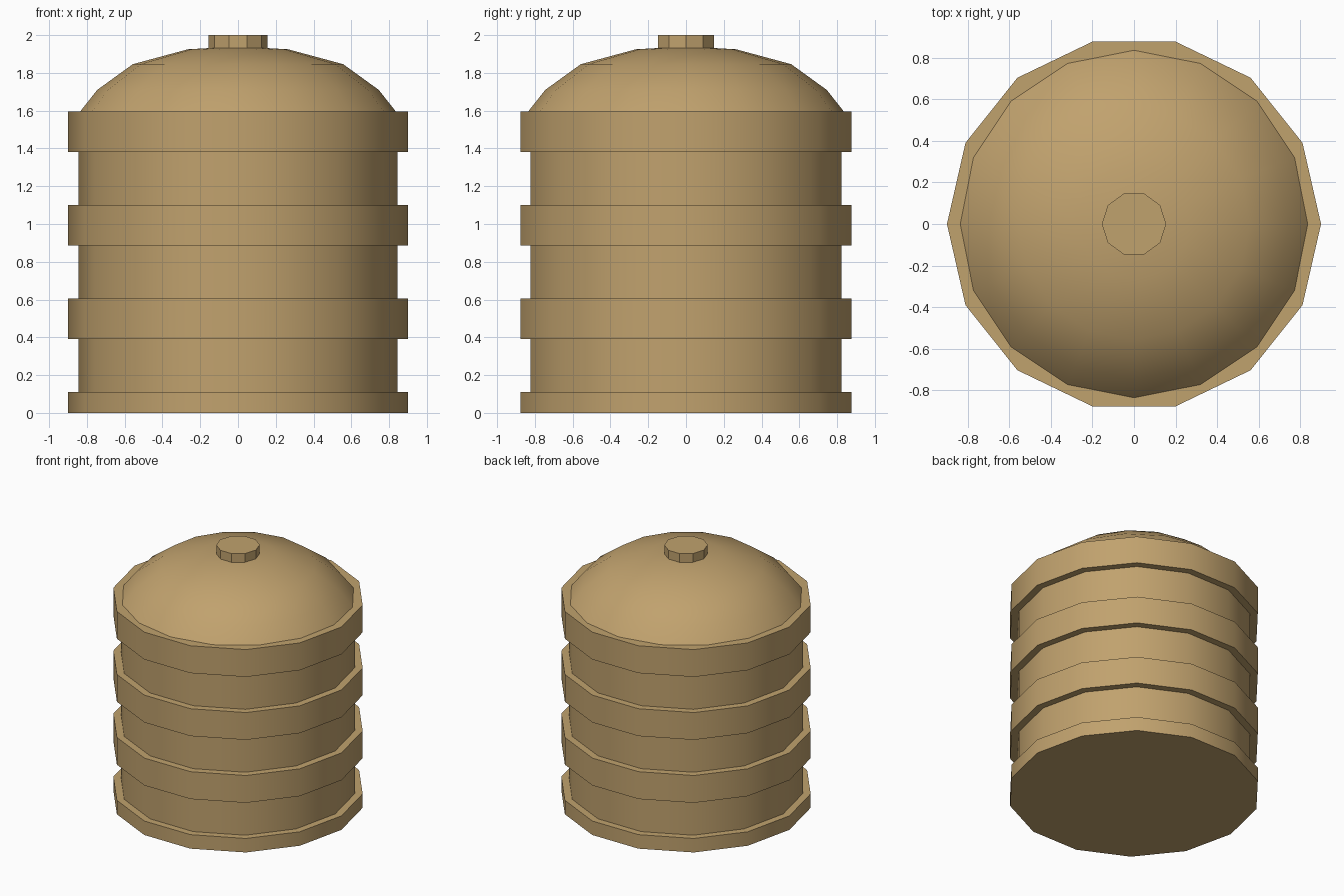
import bpy, bmesh, math

if "Cube" in bpy.data.objects:
    bpy.data.objects.remove(bpy.data.objects["Cube"])

tan = bpy.data.materials.new("warm tan")
tan.diffuse_color = (0.53, 0.36, 0.155, 1)
tan.use_nodes = True
tan.node_tree.nodes["Principled BSDF"].inputs["Base Color"].default_value = tan.diffuse_color


def lathe(name, profile, sides):
    """Spin (radius, z) points around z, closing both ends with flat caps."""
    bm = bmesh.new()
    rings = []
    for r, z in profile:
        rings.append([bm.verts.new((r * math.cos(2 * math.pi * i / sides),
                                    r * math.sin(2 * math.pi * i / sides), z))
                      for i in range(sides)])
    for low, high in zip(rings, rings[1:]):
        for i in range(sides):
            j = (i + 1) % sides
            bm.faces.new((low[i], low[j], high[j], high[i]))
    bm.faces.new(rings[0][::-1])
    bm.faces.new(rings[-1])
    mesh = bpy.data.meshes.new(name)
    bm.to_mesh(mesh)
    bm.free()
    mesh.materials.append(tan)
    obj = bpy.data.objects.new(name, mesh)
    bpy.context.collection.objects.link(obj)
    bpy.ops.object.select_all(action='DESELECT')
    obj.select_set(True)
    bpy.context.view_layer.objects.active = obj
    bpy.ops.object.shade_smooth_by_angle(angle=math.radians(35))
    return obj


# Ribbed tank wall: wide bands alternating with narrower recesses
wall = []
for bottom, top in ((0, 0.11), (0.39, 0.605), (0.885, 1.10), (1.38, 1.595)):
    if bottom > 0:
        wall.append((0.845, bottom))
    wall += [(0.9, bottom), (0.9, top)]
    if top < 1.5:
        wall.append((0.845, top))
lathe("tank_wall", wall, 14)

# Domed roof
lathe("roof_dome", [(0.84, 1.59), (0.745, 1.71), (0.557, 1.846),
                    (0.265, 1.925), (0.05, 1.937)], 16)

# Filler cap on top
lathe("filler_cap", [(0.155, 1.90), (0.155, 2.0)], 10)
